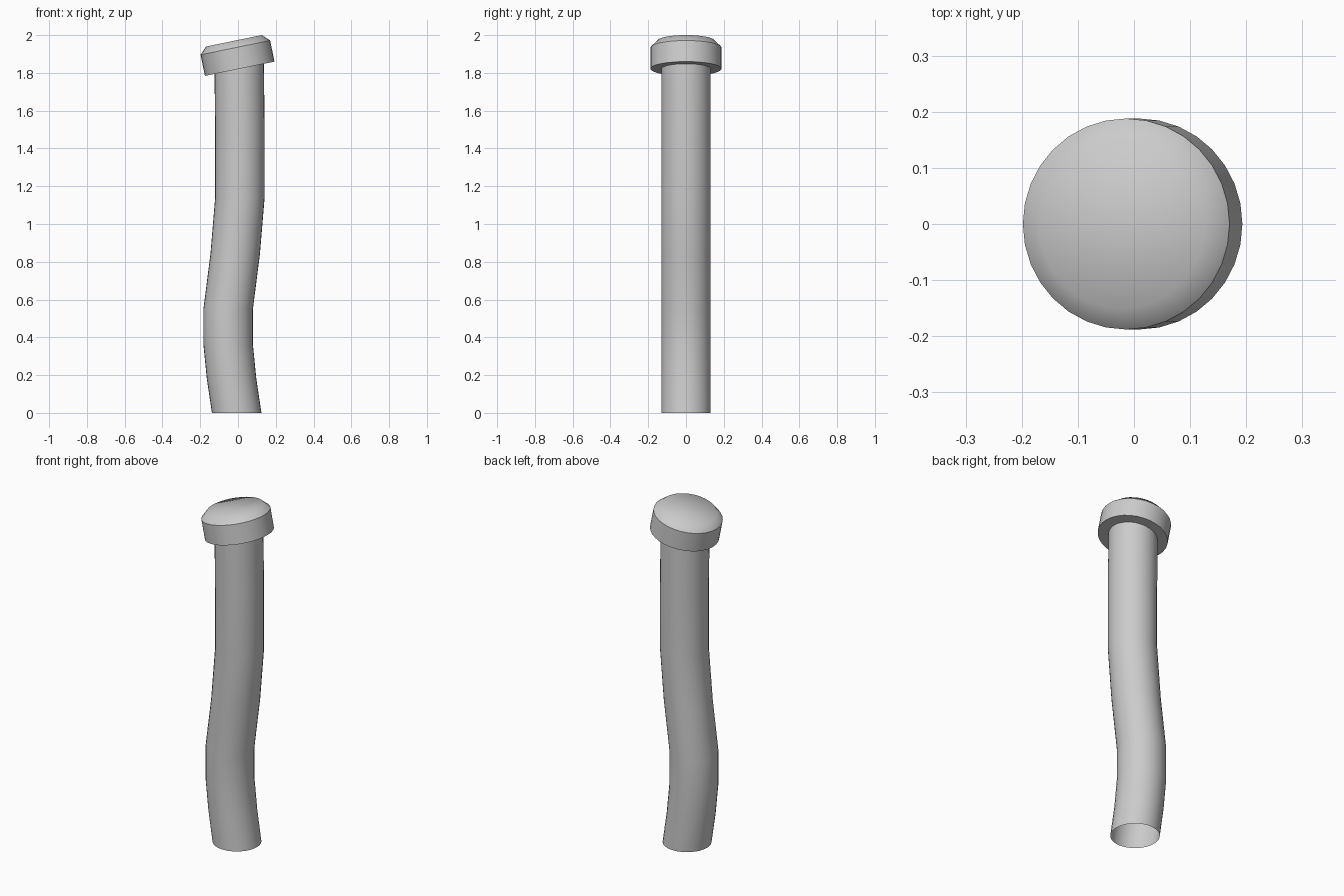
import bpy, bmesh
from math import cos, sin, tau, radians

if "Cube" in bpy.data.objects:
    bpy.data.objects.remove(bpy.data.objects["Cube"])

SIDES = 32


def loft(name, rings, caps=False, sharp=()):
    """Skin round rings given as (centre x, z, radius); sharp lists creased rings."""
    bm = bmesh.new()
    loops = [[bm.verts.new((x + r * cos(tau * i / SIDES), r * sin(tau * i / SIDES), z))
              for i in range(SIDES)] for x, z, r in rings]
    for a, b in zip(loops, loops[1:]):
        for i in range(SIDES):
            j = (i + 1) % SIDES
            bm.faces.new((a[i], a[j], b[j], b[i]))
    if caps:
        bm.faces.new(loops[0][::-1])
        bm.faces.new(loops[-1])
    for f in bm.faces:
        f.smooth = True
    for k in sharp:
        for i in range(SIDES):
            bm.edges.get((loops[k][i], loops[k][(i + 1) % SIDES])).smooth = False
    mesh = bpy.data.meshes.new(name)
    bm.to_mesh(mesh)
    bm.free()
    obj = bpy.data.objects.new(name, mesh)
    bpy.context.collection.objects.link(obj)
    return obj


# Bent stem, an open tube with level cross-sections
path = [(-0.007, 0), (-0.034, 0.18), (-0.052, 0.36), (-0.052, 0.55),
        (-0.015, 0.84), (0.010, 1.14), (0.010, 1.50), (0.006, 1.86)]
loft("stem", [(x, z, 0.131) for x, z in path])

# Tilted cap: straight rim, softly shaded bevelled top
cap = loft("cap", [(0, 0, 0.188), (0, 0.114, 0.188), (0, 0.151, 0.151)],
           caps=True, sharp=(0, 1))
cap.location = (0.009, 0, 1.822)
cap.rotation_euler.y = radians(-11.6)
